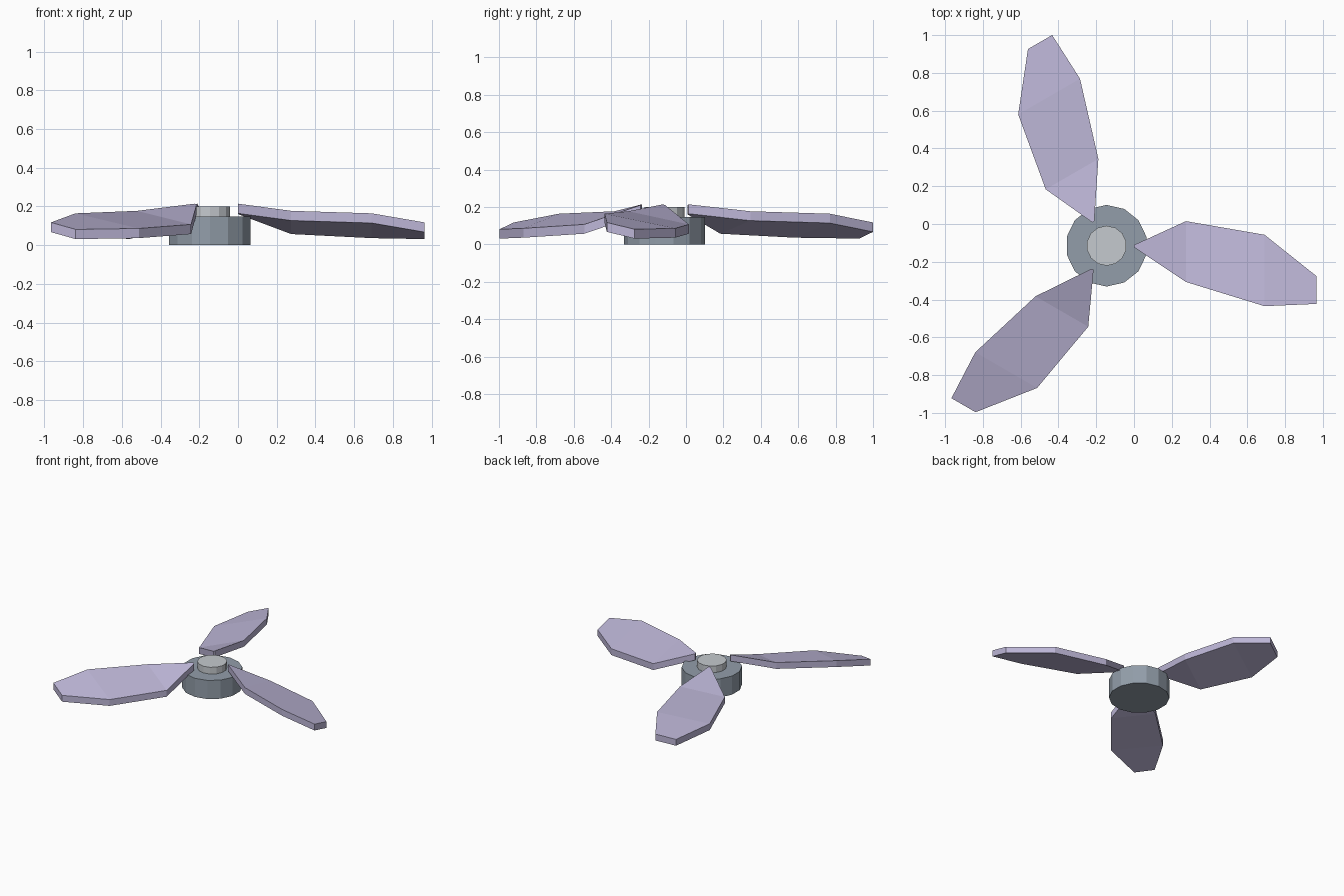
import bpy, bmesh
from math import radians
from mathutils import Matrix, Vector

if "Cube" in bpy.data.objects:
    bpy.data.objects.remove(bpy.data.objects["Cube"])

CX, CY = -0.145, -0.115
THICK = 0.05


def material(name, rgb):
    m = bpy.data.materials.new(name)
    m.diffuse_color = (*rgb, 1)
    m.use_nodes = True
    m.node_tree.nodes["Principled BSDF"].inputs["Base Color"].default_value = m.diffuse_color
    return m


def cylinder(name, radius, z0, z1, mat):
    bpy.ops.mesh.primitive_cylinder_add(vertices=14, radius=radius, depth=z1 - z0,
                                        location=(CX, CY, (z0 + z1) / 2))
    ob = bpy.context.object
    ob.name = name
    ob.data.materials.append(mat)


purple = material("blade_purple", (0.51, 0.47, 0.68))
slate = material("hub_slate", (0.29, 0.34, 0.40))
grey = material("cap_grey", (0.56, 0.59, 0.62))

# Hub and its cap
cylinder("hub", 0.216, 0.0, 0.147, slate)
cylinder("hub_cap", 0.106, 0.14, 0.2, grey)

# Blade stations from the hub axis: x, high edge (y, top z), low edge (y, top z)
STATIONS = [
    (0.145, (-0.008, 0.214), (0.004, 0.210)),
    (0.420, (-0.192, 0.177), (0.130, 0.107)),
    (0.836, (-0.320, 0.164), (0.058, 0.086)),
    (1.110, (-0.308, 0.117), (-0.160, 0.081)),
]


def blade(name, angle):
    bm = bmesh.new()
    rings = []
    for x, (ya, za), (yb, zb) in STATIONS:
        pts = [(x, ya, za), (x, yb, zb), (x, yb, zb - THICK), (x, ya, za - THICK)]
        rings.append([bm.verts.new(p) for p in pts])
    for a, b in zip(rings, rings[1:]):
        for i in range(4):
            j = (i + 1) % 4
            bm.faces.new((a[i], a[j], b[j], b[i]))
    bm.faces.new(rings[0])
    bm.faces.new(rings[-1])
    bmesh.ops.recalc_face_normals(bm, faces=bm.faces)
    bm.transform(Matrix.Translation(Vector((CX, CY, 0))) @ Matrix.Rotation(radians(angle), 4, 'Z'))
    me = bpy.data.meshes.new(name)
    bm.to_mesh(me)
    bm.free()
    me.materials.append(purple)
    bpy.context.collection.objects.link(bpy.data.objects.new(name, me))


# Three blades around the hub
for n in range(3):
    blade(f"blade_{n + 1}", 120 * n)
